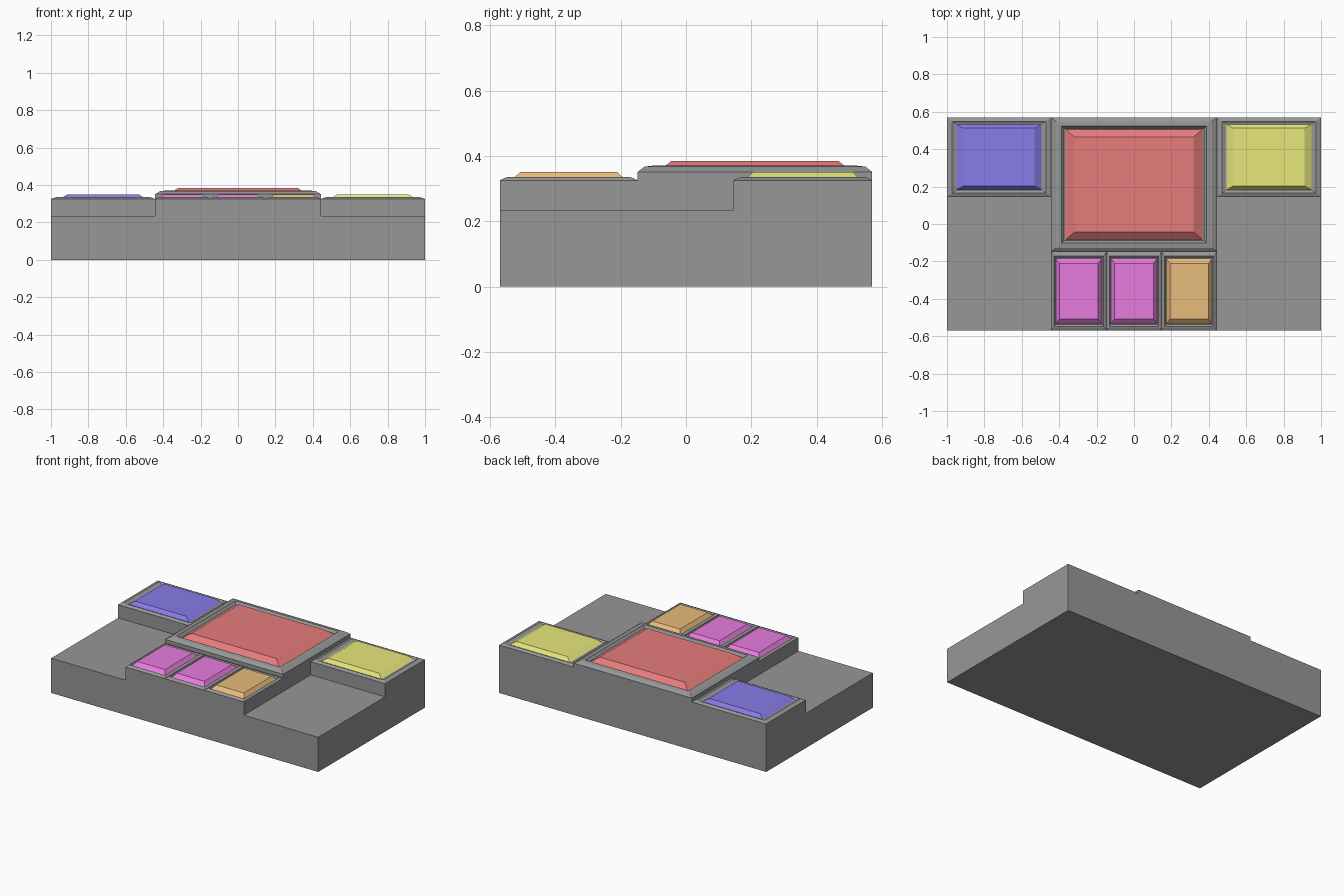
import bpy, bmesh
from mathutils import Vector

if "Cube" in bpy.data.objects:
    bpy.data.objects.remove(bpy.data.objects["Cube"])

GREY = (0.31, 0.31, 0.31)
PURPLE, YELLOW = (0.25, 0.2, 0.8), (0.8, 0.8, 0.2)
PINK, ORANGE, RED = (0.8, 0.2, 0.74), (0.8, 0.5, 0.2), (0.8, 0.2, 0.2)


def finish(bm, name, color=GREY):
    bmesh.ops.recalc_face_normals(bm, faces=bm.faces[:])
    me = bpy.data.meshes.new(name)
    bm.to_mesh(me)
    bm.free()
    ob = bpy.data.objects.new(name, me)
    bpy.context.collection.objects.link(ob)
    mat = bpy.data.materials.new(name + "_color")
    mat.diffuse_color = (*color, 1)
    mat.use_nodes = True
    mat.node_tree.nodes["Principled BSDF"].inputs["Base Color"].default_value = mat.diffuse_color
    me.materials.append(mat)
    return ob


def loft_rect(name, rect, steps, color=GREY):
    """Stack inset copies of a rectangle; steps are (inset x, inset y, z)."""
    x0, x1, y0, y1 = rect
    bm = bmesh.new()
    loops = []
    for ix, iy, z in steps:
        loops.append([bm.verts.new(p) for p in (
            (x0 + ix, y0 + iy, z), (x1 - ix, y0 + iy, z),
            (x1 - ix, y1 - iy, z), (x0 + ix, y1 - iy, z))])
    for a, b in zip(loops, loops[1:]):
        for i in range(4):
            j = (i + 1) % 4
            bm.faces.new((a[i], a[j], b[j], b[i]))
    bm.faces.new(loops[0])
    bm.faces.new(loops[-1])
    return finish(bm, name, color)


# Stepped body: slab with a raised T-shaped plateau
LOW, TOP = 0.235, 0.324
bm = bmesh.new()
bmesh.ops.create_cube(bm, size=1)
for v in bm.verts:
    v.co = Vector((v.co.x * 2, v.co.y * 1.14, (v.co.z + 0.5) * LOW))
for co, no in (((-0.443, 0, 0), (1, 0, 0)), ((0.443, 0, 0), (1, 0, 0)),
               ((0, 0.145, 0), (0, 1, 0))):
    bmesh.ops.bisect_plane(bm, geom=bm.verts[:] + bm.edges[:] + bm.faces[:],
                           plane_co=co, plane_no=no)
bm.normal_update()
raised = []
for f in bm.faces:
    c = f.calc_center_median()
    if f.normal.z > 0.9 and (abs(c.x) < 0.44 or c.y > 0.145):
        raised.append(f)
res = bmesh.ops.extrude_face_region(bm, geom=raised)
bmesh.ops.translate(bm, vec=(0, 0, TOP - LOW),
                    verts=[g for g in res["geom"] if isinstance(g, bmesh.types.BMVert)])
bmesh.ops.dissolve_limit(bm, angle_limit=0.01, verts=bm.verts[:], edges=bm.edges[:])
finish(bm, "body")


def panel(name, rect, rim, low, high, peak, base, top, color):
    """Grey rim rising to a ridge around a sunken floor, plus a bevelled pad."""
    floor = low + 0.002
    foot = [p + 0.7 * (b - p) for p, b in zip(peak, base)]
    loft_rect(name + "_frame", rect, [
        (0, 0, TOP), (0, 0, low), (*rim, high - 0.003), (*peak, high),
        (*foot, floor)])
    loft_rect(name + "_pad", rect, [(*base, floor), (*top, high + 0.015)], color)


# Large centre panel
panel("centre", (-0.443, 0.443, -0.148, 0.57), (0.027, 0.021), 0.351, 0.37,
      (0.055, 0.046), (0.076, 0.064), (0.125, 0.104), RED)

# Back corner panels
for name, x, color in (("left", -1, PURPLE), ("right", 0.443, YELLOW)):
    panel(name, (x, x + 0.557, 0.145, 0.57), (0.018, 0.014), 0.325, 0.335,
          (0.028, 0.021), (0.052, 0.038), (0.088, 0.058), color)

# Three small front panels
W = 0.886 / 3
for i, color in enumerate((PINK, PINK, ORANGE)):
    x = -0.443 + i * W
    panel(f"small_{i + 1}", (x, x + W, -0.57, -0.148), (0.009, 0.014), 0.325, 0.335,
          (0.016, 0.023), (0.025, 0.037), (0.044, 0.062), color)
